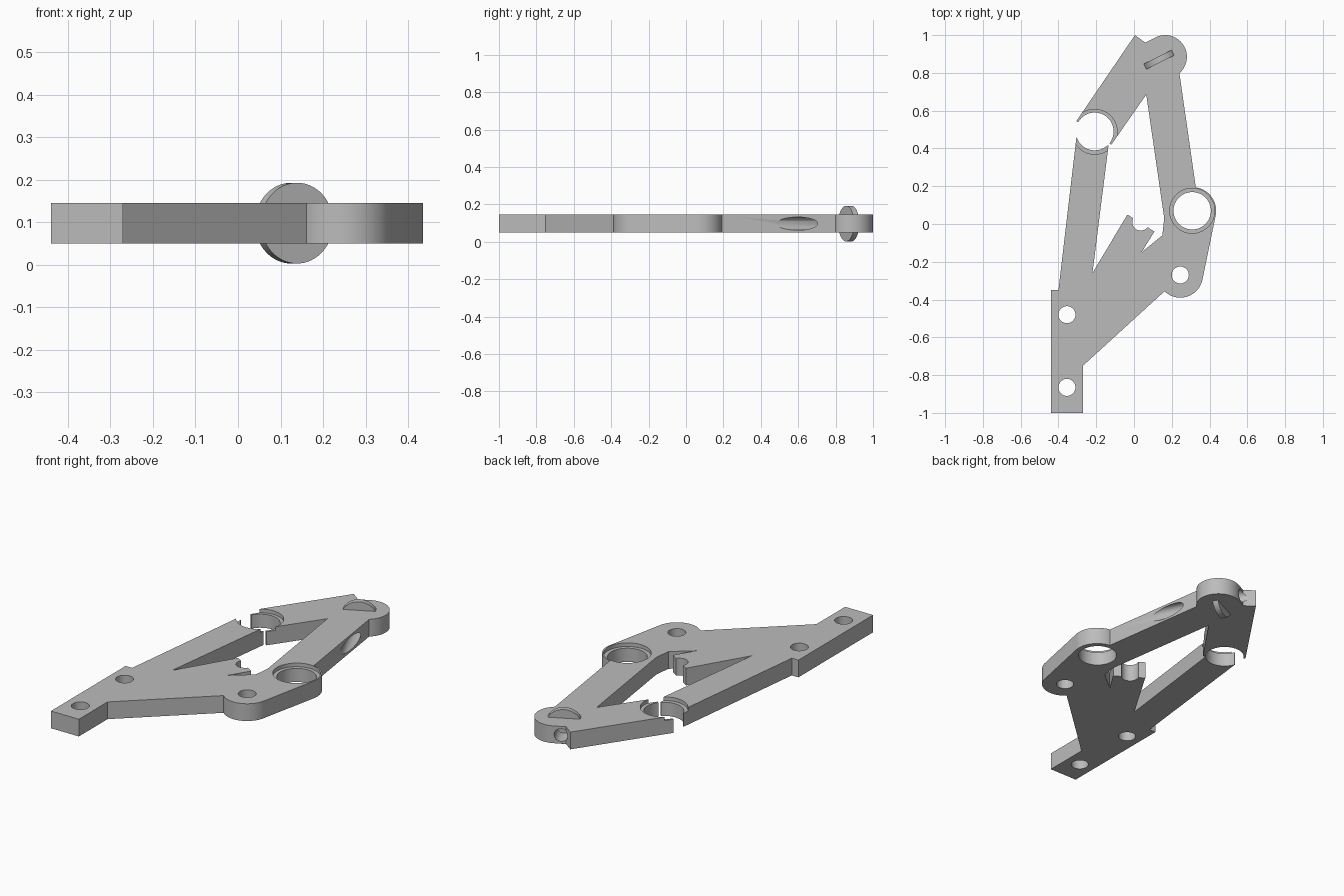
import bpy, bmesh, math
from mathutils import Matrix, Vector

if "Cube" in bpy.data.objects:
    bpy.data.objects.remove(bpy.data.objects["Cube"])

BOTTOM, TOP = 0.05, 0.145
MID = (BOTTOM + TOP) / 2

grey = bpy.data.materials.new("grey plastic")
grey.diffuse_color = (0.5, 0.5, 0.5, 1)
grey.use_nodes = True
grey.node_tree.nodes["Principled BSDF"].inputs["Base Color"].default_value = grey.diffuse_color


def arc(cx, cy, r, a0, a1, n=28):
    """Points on a circle from angle a0 to a1 in degrees."""
    return [(cx + r * math.cos(math.radians(a0 + (a1 - a0) * i / n)),
             cy + r * math.sin(math.radians(a0 + (a1 - a0) * i / n)))
            for i in range(n + 1)]


def add_object(name, bm):
    bmesh.ops.recalc_face_normals(bm, faces=bm.faces)
    mesh = bpy.data.meshes.new(name)
    bm.to_mesh(mesh)
    bm.free()
    mesh.materials.append(grey)
    obj = bpy.data.objects.new(name, mesh)
    bpy.context.collection.objects.link(obj)
    return obj


def cylinder(name, center, r, depth, axis=(0, 0, 1), sides=64):
    bm = bmesh.new()
    turn = Vector(axis).to_track_quat('Z', 'Y').to_matrix().to_4x4()
    bmesh.ops.create_cone(bm, cap_ends=True, segments=sides, radius1=r, radius2=r,
                          depth=depth, matrix=Matrix.Translation(center) @ turn)
    return add_object(name, bm)


def cut(target, cutter):
    """Subtract the cutter and remove it."""
    bpy.context.view_layer.objects.active = target
    mod = target.modifiers.new("cut", 'BOOLEAN')
    mod.operation = 'DIFFERENCE'
    mod.solver = 'EXACT'
    mod.object = cutter
    bpy.ops.object.modifier_apply(modifier=mod.name)
    bpy.data.objects.remove(cutter)


def smooth(obj):
    bpy.ops.object.select_all(action='DESELECT')
    obj.select_set(True)
    bpy.context.view_layer.objects.active = obj
    bpy.ops.object.shade_smooth_by_angle(angle=math.radians(30))


# Frame outline, counter-clockwise from the mounting foot
outline = [(-0.44, -1.0), (-0.27, -1.0), (-0.27, -0.75)]
outline += arc(0.245, -0.27, 0.12, -134, -11)        # lower lobe
outline += arc(0.31, 0.07, 0.125, -11, 82)           # bearing lobe
outline += arc(0.165, 0.885, 0.115, -49, 116.6)      # head lobe
outline += [(0.06, 0.96), (0.005, 1.0),              # upper left arm
            (-0.305, 0.545), (-0.12, 0.42), (0.065, 0.685),
            (0.16, 0.03), (0.15, -0.06), (0.04, -0.15),
            (0.108, -0.04), (-0.035, 0.05),          # centre finger
            (-0.22, -0.26), (-0.135, 0.415),         # lower left arm
            (-0.305, 0.458), (-0.4, -0.35), (-0.44, -0.35)]

bm = bmesh.new()
face = bm.faces.new([bm.verts.new((x, y, BOTTOM)) for x, y in outline])
grown = bmesh.ops.extrude_face_region(bm, geom=[face])
bmesh.ops.translate(bm, vec=(0, 0, TOP - BOTTOM),
                    verts=[v for v in grown["geom"] if isinstance(v, bmesh.types.BMVert)])
frame = add_object("frame", bm)

# Screw holes, finger notch and bearing holes
for x, y, r in [(-0.355, -0.48, 0.045), (-0.355, -0.865, 0.045), (0.245, -0.27, 0.045),
                (0.036, 0.01, 0.045), (0.308, 0.07, 0.099), (-0.208, 0.49, 0.1)]:
    cut(frame, cylinder("hole_cutter", (x, y, MID), r, 0.3))

# Shallow steps around the two bearing holes
for x, y in [(0.308, 0.07), (-0.208, 0.488)]:
    cut(frame, cylinder("step_cutter", (x, y, 0.175), 0.119, 0.1))

# Slanted screw bore through the head and right arm
slant = Vector((1, -2, 0)).normalized()
nut_center = Vector((0.132, 0.87, MID))
cut(frame, cylinder("bore_cutter", nut_center + slant * 0.1, 0.035, 0.7, slant))
smooth(frame)

# Round nut standing across the bore
nut = cylinder("round_nut", nut_center, 0.095, 0.031, slant)
smooth(nut)
